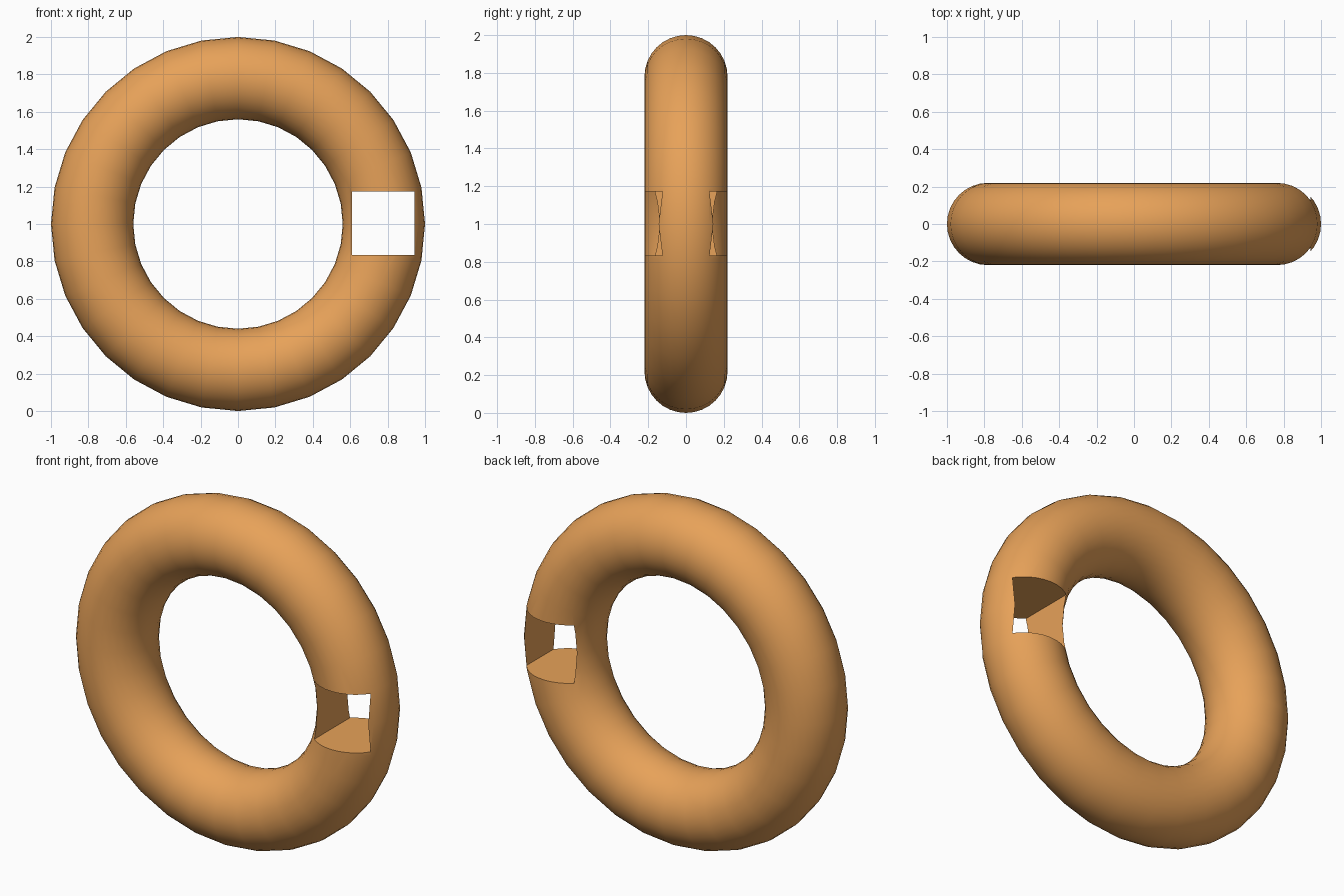
import bpy
import math

if "Cube" in bpy.data.objects:
    bpy.data.objects.remove(bpy.data.objects["Cube"])

# Ring: upright torus facing -y
bpy.ops.mesh.primitive_torus_add(major_radius=0.78, minor_radius=0.22,
                                 major_segments=32, minor_segments=32,
                                 location=(0, 0, 1), rotation=(math.pi / 2, 0, 0))
ring = bpy.context.object
ring.name = "ring"

# Square slot cutter running front to back through the +x side
bpy.ops.mesh.primitive_cube_add(size=1, location=(0.777, 0, 1.003))
cutter = bpy.context.object
cutter.name = "slot_cutter"
cutter.scale = (0.335, 1.0, 0.34)
cutter.hide_render = True
bpy.context.view_layer.update()

# Cut the slot
cut = ring.modifiers.new("slot", 'BOOLEAN')
cut.operation = 'DIFFERENCE'
cut.solver = 'EXACT'
cut.object = cutter
bpy.ops.object.select_all(action='DESELECT')
ring.select_set(True)
bpy.context.view_layer.objects.active = ring
bpy.ops.object.modifier_apply(modifier=cut.name)
bpy.data.objects.remove(cutter)

# Smooth ring with crisp slot edges
bpy.ops.object.shade_smooth_by_angle(angle=math.radians(35))

# Warm orange-brown material
mat = bpy.data.materials.new("warm_orange")
mat.diffuse_color = (0.8, 0.36, 0.1, 1)
mat.use_nodes = True
mat.node_tree.nodes["Principled BSDF"].inputs["Base Color"].default_value = mat.diffuse_color
ring.data.materials.clear()
ring.data.materials.append(mat)
